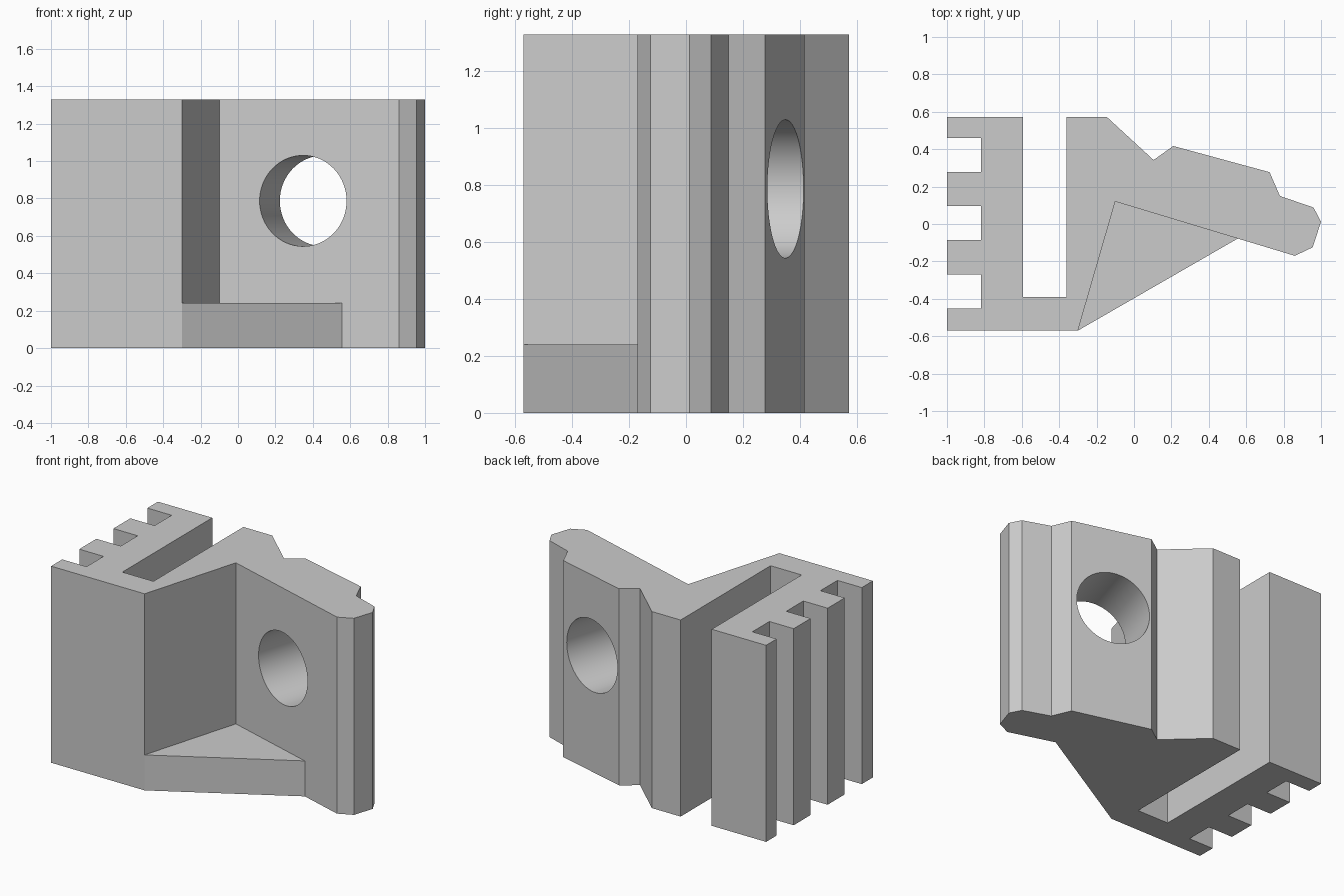
import bpy, bmesh, math
from mathutils import Vector

cube = bpy.data.objects.get("Cube")
if cube:
    bpy.data.objects.remove(cube, do_unlink=True)

HEIGHT = 1.33
GUSSET_HEIGHT = 0.24

grey = bpy.data.materials.new("plain grey")
grey.use_nodes = True
colour = (0.6, 0.6, 0.6, 1)
grey.diffuse_color = colour
grey.node_tree.nodes["Principled BSDF"].inputs["Base Color"].default_value = colour


def extrude_profile(name, points, height):
    """Prism standing on the ground, from a counter-clockwise outline."""
    bm = bmesh.new()
    face = bm.faces.new([bm.verts.new((x, y, 0)) for x, y in points])
    side = bmesh.ops.extrude_face_region(bm, geom=[face])["geom"]
    top = [v for v in side if isinstance(v, bmesh.types.BMVert)]
    bmesh.ops.translate(bm, verts=top, vec=(0, 0, height))
    bmesh.ops.recalc_face_normals(bm, faces=bm.faces)
    mesh = bpy.data.meshes.new(name)
    bm.to_mesh(mesh)
    bm.free()
    mesh.materials.append(grey)
    obj = bpy.data.objects.new(name, mesh)
    bpy.context.collection.objects.link(obj)
    return obj


# Key corners shared by the body and the gusset
heel = (-0.3, -0.57)
inner = (-0.1, 0.12)
nose_start = (0.86, -0.17)
gusset_end = Vector(inner).lerp(Vector(nose_start), 0.682)

# Arm with a stepped nose and a V groove, then the deep slot
outline = [heel, inner, nose_start, (0.955, -0.125), (1, 0.012), (0.96, 0.088),
           (0.78, 0.15), (0.725, 0.277), (0.21, 0.417), (0.105, 0.342),
           (-0.145, 0.572), (-0.36, 0.572), (-0.36, -0.39), (-0.593, -0.39),
           (-0.593, 0.572), (-1, 0.572)]

# Three square notches down the left edge
for centre in (0.368, 0.005, -0.36):
    hi, lo = centre + 0.091, centre - 0.091
    outline += [(-1, hi), (-0.818, hi), (-0.818, lo), (-1, lo)]
outline.append((-1, -0.57))

body = extrude_profile("clamp_body", outline, HEIGHT)

# Round hole square to the slanted arm
along = (Vector(nose_start) - Vector(inner)).normalized()
axis = Vector((-along.y, along.x, 0))
bpy.ops.mesh.primitive_cylinder_add(
    vertices=64, radius=0.243, depth=1.0,
    location=Vector((0.348, -0.015, 0.787)) + axis * 0.18,
    rotation=axis.to_track_quat('Z', 'Y').to_euler())
cutter = bpy.context.object
cutter.name = "hole_cutter"
cutter.hide_render = True
cutter.data.materials.append(grey)

bpy.context.view_layer.objects.active = body
bore = body.modifiers.new("hole", 'BOOLEAN')
bore.operation = 'DIFFERENCE'
bore.solver = 'EXACT'
bore.object = cutter
bpy.ops.object.modifier_apply(modifier=bore.name)
bpy.data.objects.remove(cutter, do_unlink=True)

# Low triangular web in the inside corner
extrude_profile("corner_gusset", [heel, tuple(gusset_end), inner], GUSSET_HEIGHT)

# Smooth bore, sharp corners
bpy.ops.object.select_all(action='DESELECT')
body.select_set(True)
bpy.context.view_layer.objects.active = body
bpy.ops.object.shade_smooth_by_angle(angle=math.radians(12))
